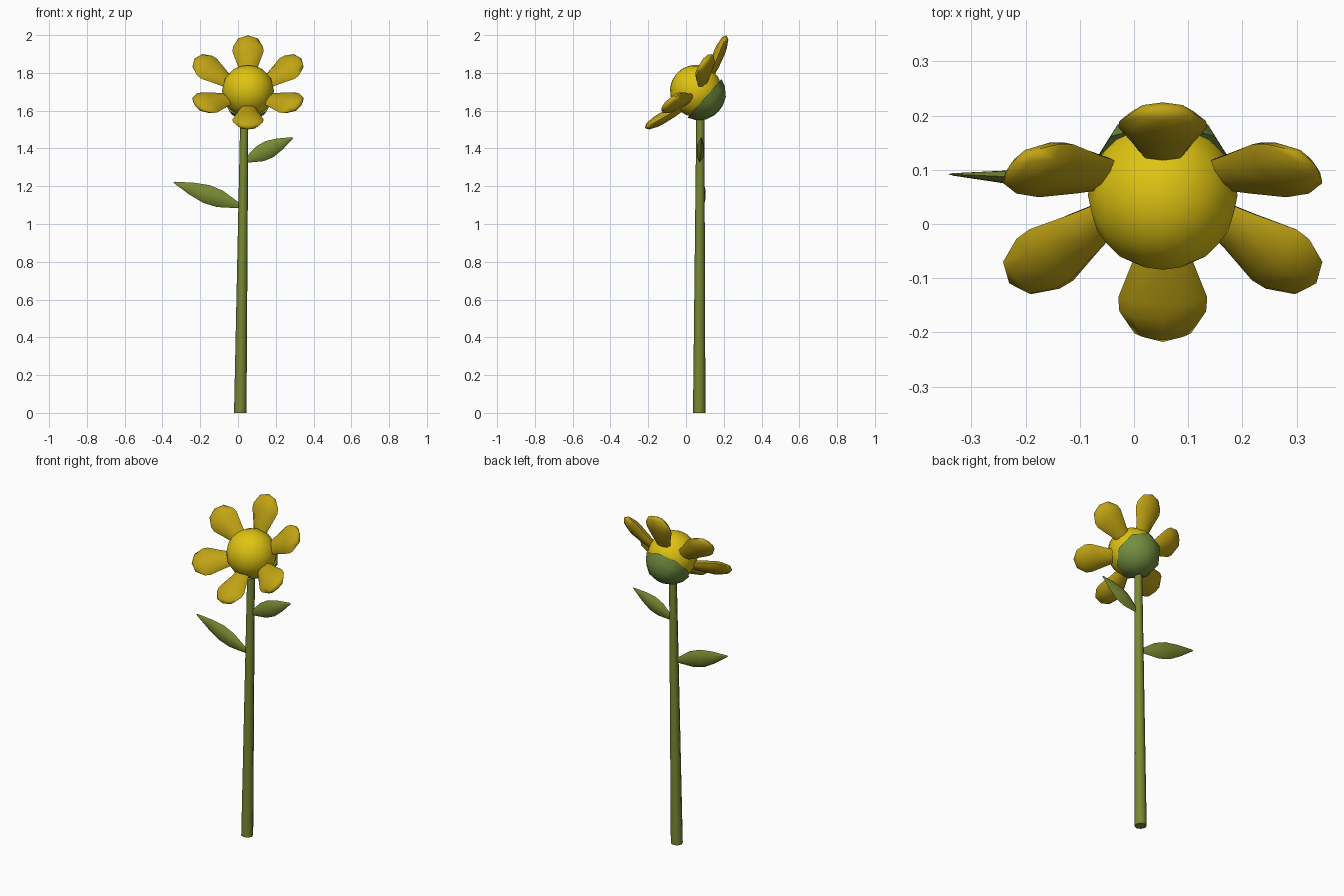
import bpy, bmesh, math
from mathutils import Matrix, Vector

if "Cube" in bpy.data.objects:
    bpy.data.objects.remove(bpy.data.objects["Cube"])


def material(name, rgb):
    m = bpy.data.materials.new(name)
    m.diffuse_color = (*rgb, 1)
    m.use_nodes = True
    m.node_tree.nodes["Principled BSDF"].inputs["Base Color"].default_value = m.diffuse_color
    return m


PETAL = material("petal_gold", (0.53, 0.37, 0.007))
CENTRE = material("centre_yellow", (0.74, 0.55, 0.006))
STEM = material("stem_green", (0.19, 0.25, 0.032))
SEPAL = material("sepal_green", (0.17, 0.27, 0.05))


def finish(name, bm, mat, angle=50):
    bmesh.ops.remove_doubles(bm, verts=bm.verts, dist=1e-4)
    bmesh.ops.recalc_face_normals(bm, faces=bm.faces)
    mesh = bpy.data.meshes.new(name)
    bm.to_mesh(mesh)
    bm.free()
    mesh.materials.append(mat)
    obj = bpy.data.objects.new(name, mesh)
    bpy.context.collection.objects.link(obj)
    bpy.ops.object.select_all(action='DESELECT')
    obj.select_set(True)
    bpy.context.view_layer.objects.active = obj
    bpy.ops.object.shade_smooth_by_angle(angle=math.radians(angle))
    return obj


def loft(name, stations, origin, axis, thick, mat, sides=8, angle=50):
    """Elliptic rings (distance, half width, half thickness) along an axis."""
    axis = Vector(axis).normalized()
    wide = Vector(thick).cross(axis).normalized()
    thick = axis.cross(wide)
    bm = bmesh.new()
    rings = []
    for s, w, t in stations:
        ring = []
        for i in range(sides):
            a = math.tau * i / sides
            ring.append(bm.verts.new(Vector(origin) + axis * s
                        + wide * (w * math.cos(a)) + thick * (t * math.sin(a))))
        rings.append(ring)
    for lo, hi in zip(rings, rings[1:]):
        for i in range(sides):
            j = (i + 1) % sides
            bm.faces.new((lo[i], lo[j], hi[j], hi[i]))
    return finish(name, bm, mat, angle)


# Flower head frame: tilted up and forward
HEAD = Vector((0.053, 0.053, 1.705))
SIDE = Vector((1, 0, 0))
UP = Vector((0, 0.66, 0.75)).normalized()
FACE = SIDE.cross(UP)

# Round centre
bm = bmesh.new()
frame = Matrix((SIDE, UP, FACE)).transposed().to_4x4()
bmesh.ops.create_uvsphere(bm, u_segments=16, v_segments=10, radius=0.138,
                          matrix=Matrix.Translation(HEAD) @ frame)
finish("flower_centre", bm, CENTRE)

# Six petals, cupped forward
petal = [(0, 0, 0), (0.0, 0.035, 0.018), (0.07, 0.056, 0.027),
         (0.145, 0.082, 0.03), (0.175, 0.08, 0.028), (0.222, 0.052, 0.018), (0.24, 0, 0)]
for k in range(6):
    a = math.radians(30 + 60 * k)
    out = SIDE * math.cos(a) + UP * math.sin(a)
    start = HEAD + out * 0.10 - FACE * 0.005
    tip = HEAD + out * 0.328 + FACE * 0.073
    loft(f"petal_{k + 1}", petal, start, tip - start, FACE, PETAL)

# Green cup behind the head
cup = [(0.06, 0, 0), (0.06, 0.136, 0.136), (0.10, 0.118, 0.118),
       (0.14, 0.08, 0.08), (0.158, 0.035, 0.035), (0.162, 0, 0)]
loft("sepal_cup", cup, HEAD, -FACE, UP, SEPAL)

# Tapered leaning stem
foot, top = Vector((0.012, 0.07, 0)), Vector((0.034, 0.076, 1.62))
length = (top - foot).length
loft("stem", [(0, 0, 0), (0, 0.033, 0.033), (length, 0.021, 0.021), (length, 0, 0)],
     foot, top - foot, (0, 1, 0), STEM)

# Two upright leaves, thin front to back
leaf = [(0, 0.012, 0.5), (0.12, 0.026, 0.7), (0.3, 0.046, 1), (0.5, 0.05, 1),
        (0.72, 0.034, 0.8), (0.97, 0.006, 1), (1, 0, 0)]
for name, base, tip, size in (
        ("lower_leaf", (0.01, 0.075, 1.095), (-0.343, 0.092, 1.222), 1.0),
        ("upper_leaf", (0.04, 0.072, 1.335), (0.293, 0.082, 1.458), 0.95)):
    axis = Vector(tip) - Vector(base)
    rings = [(0, 0, 0)] + [(s * axis.length, w * size, w * size * 0.45 * t)
                           for s, w, t in leaf]
    loft(name, rings, base, axis, (0, 1, 0), STEM, sides=6)
